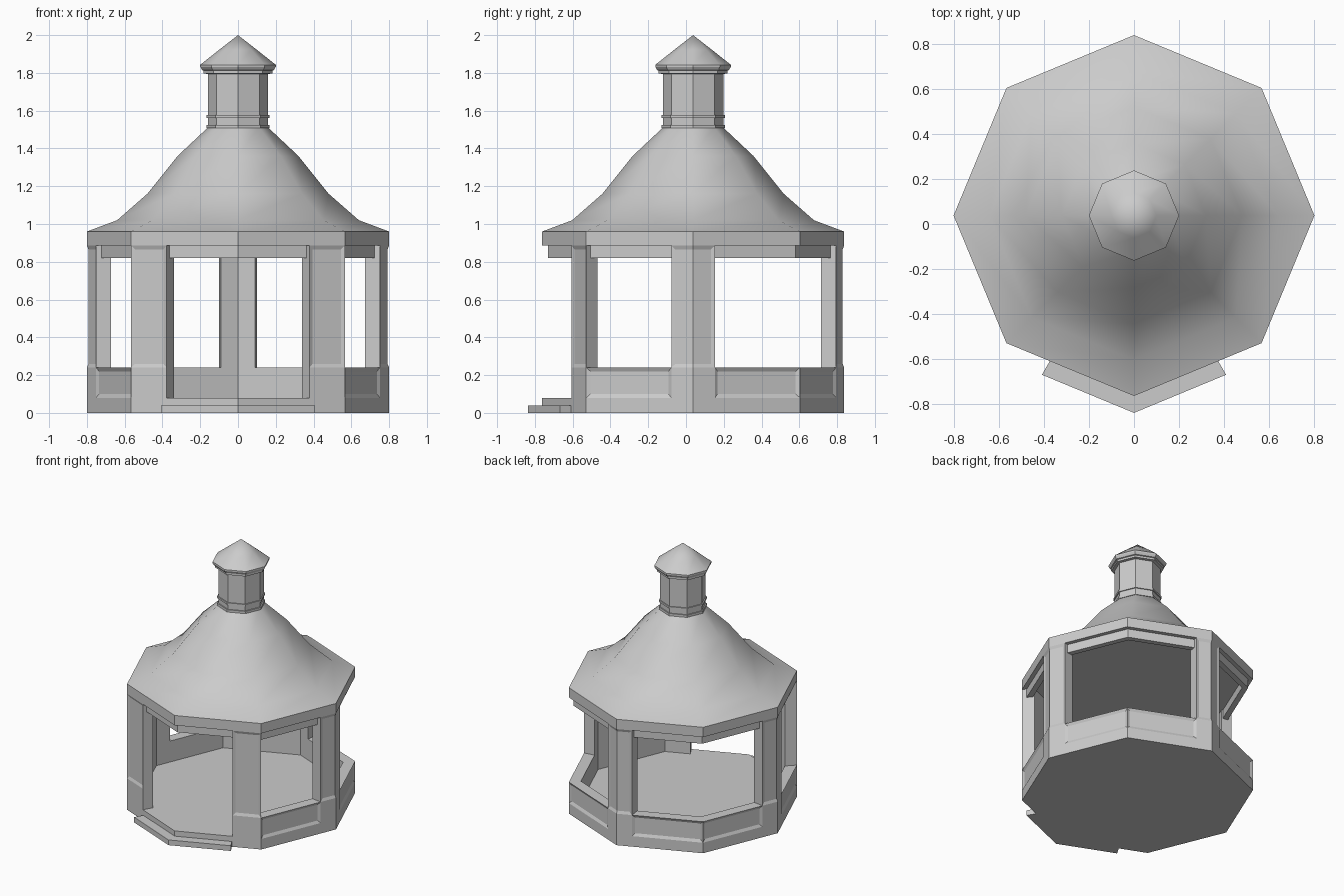
import bpy, bmesh, math

if "Cube" in bpy.data.objects:
    bpy.data.objects.remove(bpy.data.objects["Cube"])

CY = 0.0375          # centre of the octagon in y
R, RI = 0.80, 0.715  # outer and inner wall radius


def pt(s, r, z):
    """Point on an octagon outline; s counts corners, fractions lie along a side."""
    i = math.floor(s + 1e-6)
    t = s - i
    a, b = math.radians(45 * i), math.radians(45 * (i + 1))
    return (r * ((1 - t) * math.cos(a) + t * math.cos(b)),
            r * ((1 - t) * math.sin(a) + t * math.sin(b)) + CY, z)


def finish(name, bm, smooth=False):
    me = bpy.data.meshes.new(name)
    for f in bm.faces:
        f.smooth = smooth
    bm.to_mesh(me)
    bm.free()
    ob = bpy.data.objects.new(name, me)
    bpy.context.collection.objects.link(ob)
    return ob


def segment(name, s0, s1, ro, ri, z0, z1, panel=None, margin=0.02):
    """Wall piece following the octagon; panel = 'each' or 'wrap' recesses its outside."""
    stops = [s0] + [k for k in range(-3, 9) if s0 + 1e-4 < k < s1 - 1e-4] + [s1]
    bm = bmesh.new()
    rings = [[bm.verts.new(pt(s, r, z)) for r, z in
              ((ro, z0), (ro, z1), (ri, z1), (ri, z0))] for s in stops]
    outer = []
    for a, b in zip(rings, rings[1:]):
        for k in range(4):
            n = (k + 1) % 4
            f = bm.faces.new((a[k], a[n], b[n], b[k]))
            if k == 0:
                outer.append(f)
    bm.faces.new(rings[0][::-1])
    bm.faces.new(rings[-1])
    bmesh.ops.recalc_face_normals(bm, faces=bm.faces)
    if panel == 'each':
        bmesh.ops.inset_individual(bm, faces=outer, thickness=margin, depth=-0.01,
                                   use_even_offset=True)
    elif panel == 'wrap':
        bmesh.ops.inset_region(bm, faces=outer, thickness=margin, depth=-0.008,
                               use_even_offset=True, use_boundary=True)
    return finish(name, bm)


def lathe(name, prof, smooth=False, panel_row=None):
    """Eight-sided stack of rings, closed at both ends; radius 0 makes a tip."""
    bm = bmesh.new()
    rings = []
    for r, z in prof:
        if r == 0:
            rings.append([bm.verts.new((0, CY, z))])
        else:
            rings.append([bm.verts.new(pt(i, r, z)) for i in range(8)])
    rows = []
    for a, b in zip(rings, rings[1:]):
        row = []
        for i in range(8):
            j = (i + 1) % 8
            vs = (a[i], a[j], b[0]) if len(b) == 1 else (a[i], a[j], b[j], b[i])
            row.append(bm.faces.new(vs))
        rows.append(row)
    if not smooth:
        bm.faces.new(rings[0][::-1])
        if len(rings[-1]) > 1:
            bm.faces.new(rings[-1])
    if panel_row is not None:
        bmesh.ops.inset_individual(bm, faces=rows[panel_row], thickness=0.02,
                                   depth=-0.008, use_even_offset=True)
    return finish(name, bm, smooth)


# Floor slab and entrance step
lathe("floor", [(R, 0), (R, 0.08)])
segment("entrance_step", -2.66, -1.34, 0.875, 0.70, 0, 0.04)

# Posts: two beside the entrance, one at each side, one at the back
posts = [("front_right_post", -1.33, -1), ("right_post", -0.204, 0.204),
         ("back_post", 1.82, 2.18), ("left_post", 3.796, 4.204),
         ("front_left_post", 5, 5.33)]
for name, a, b in posts:
    segment(name + "_foot", a, b, R, RI, 0.08, 0.24)
    segment(name, a, b, R, RI, 0.24, 0.885, 'wrap')

# Panelled low walls and recessed lintels of the windows
windows = [("front_right", -1, -0.204), ("back_right", 0.204, 1.82),
           ("back_left", 2.18, 3.796), ("front_left", 4.204, 5)]
for name, a, b in windows:
    segment(name + "_low_wall", a, b, R, RI, 0.08, 0.24, 'each')
    segment(name + "_lintel", a, b, 0.768, 0.725, 0.82, 0.885)
segment("entrance_lintel", -2.67, -1.33, 0.768, 0.725, 0.82, 0.885)

# Eave band with flat ceiling, and the curved roof
lathe("eave_band", [(R, 0.885), (R, 0.96)])
lathe("roof", [(R, 0.96), (0.64, 1.02), (0.48, 1.16), (0.32, 1.36), (0.155, 1.515)],
      smooth=True)

# Cupola with panels, base mouldings, cornice and cap
lathe("cupola", [(0.16, 1.50), (0.16, 1.59), (0.16, 1.80)], panel_row=1)
lathe("cupola_base_ring", [(0.168, 1.507), (0.168, 1.525)])
lathe("cupola_upper_ring", [(0.168, 1.562), (0.168, 1.577)])
lathe("cupola_cornice", [(0.165, 1.795), (0.182, 1.797), (0.182, 1.812),
                         (0.19, 1.815), (0.2, 1.832), (0.2, 1.843)])
lathe("cupola_cap", [(0.2, 1.843), (0.1, 1.922), (0, 2.0)], smooth=True)
